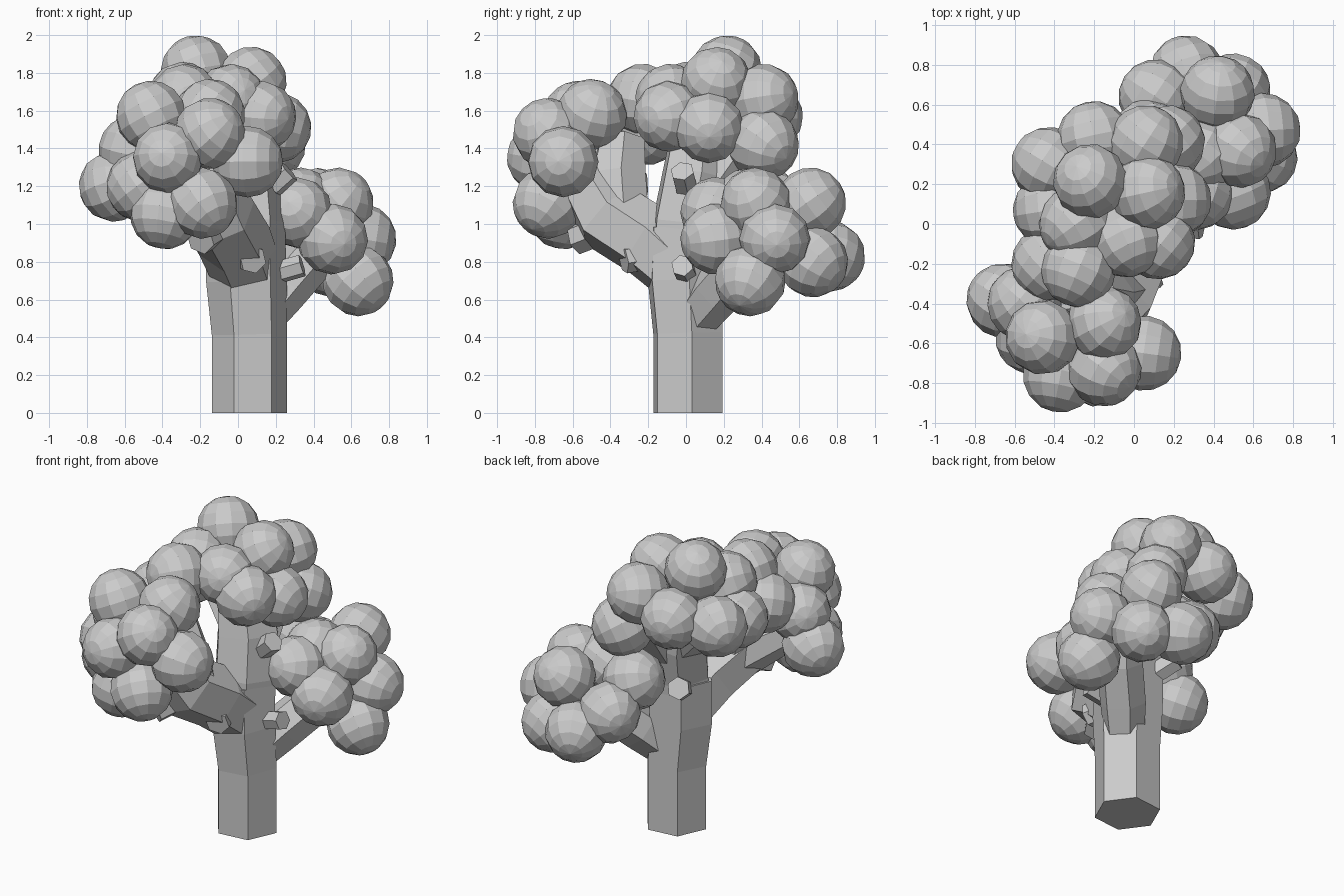
import bpy, bmesh, math
from mathutils import Vector, Matrix

if "Cube" in bpy.data.objects:
    bpy.data.objects.remove(bpy.data.objects["Cube"])


def limb(name, path):
    """Six-sided tube through (x, y, z, radius) points."""
    bm = bmesh.new()
    pts = [Vector(p[:3]) for p in path]
    rings = []
    for i, p in enumerate(pts):
        tan = (pts[min(i + 1, len(pts) - 1)] - pts[max(i - 1, 0)]).normalized()
        turn = Vector((0, 0, 1)).rotation_difference(tan)
        if i == 0 and p.z < 0.01:
            turn.identity()
        ring = []
        for k in range(6):
            a = math.radians(6 + 60 * k)
            off = Vector((math.cos(a), math.sin(a), 0)) * path[i][3]
            ring.append(bm.verts.new(p + turn @ off))
        rings.append(ring)
    for lo, hi in zip(rings, rings[1:]):
        for k in range(6):
            n = (k + 1) % 6
            bm.faces.new((lo[k], lo[n], hi[n], hi[k]))
    bm.faces.new(rings[0][::-1])
    bm.faces.new(rings[-1])
    return finish(name, bm)


def foliage(name, balls, radius=0.189):
    """Cluster of faceted balls with their poles pointing outward."""
    bm = bmesh.new()
    mid = sum((Vector(b) for b in balls), Vector()) / len(balls)
    for b in balls:
        c = Vector(b)
        turn = (c - mid).to_track_quat('Z', 'Y').to_matrix().to_4x4()
        bmesh.ops.create_uvsphere(bm, u_segments=12, v_segments=8, radius=radius,
                                  matrix=Matrix.Translation(c) @ turn)
    return finish(name, bm)


def finish(name, bm):
    bmesh.ops.recalc_face_normals(bm, faces=bm.faces)
    me = bpy.data.meshes.new(name)
    bm.to_mesh(me)
    bm.free()
    ob = bpy.data.objects.new(name, me)
    bpy.context.collection.objects.link(ob)
    return ob


# Trunk and the main boughs
limb("trunk", [(.06, .01, 0, .2), (.06, .01, .165, .2), (.06, .01, .42, .2),
               (.045, -.005, .7, .215), (.04, 0, .98, .21)])
limb("top_bough", [(.05, 0, .75, .2), (.05, .01, 1.0, .205),
                   (.03, .06, 1.25, .205), (-.04, .1, 1.6, .17)])
limb("front_bough", [(.04, -.03, .76, .19), (-.02, -.2, .91, .2),
                     (-.1, -.41, 1.04, .2), (-.18, -.54, 1.25, .16)])
limb("side_bough", [(.1, .03, .48, .12), (.22, .16, .64, .14),
                    (.36, .3, .8, .14), (.45, .42, .95, .12)])

# Smaller branches reaching into the foliage
limb("front_upper_branch", [(-.07, -.34, .98, .16), (-.15, -.36, 1.25, .16),
                            (-.22, -.34, 1.45, .13)])
limb("front_left_branch", [(-.13, -.38, 1.0, .14), (-.5, -.45, 1.25, .1)])
limb("top_left_branch", [(.02, .06, 1.2, .14), (-.3, .18, 1.5, .11)])
limb("top_back_branch", [(.06, .1, 1.15, .13), (.08, .35, 1.5, .1)])

# Short cut twig stubs
for i, (a, b, r) in enumerate([
        ((.02, -.16, .84), (.08, -.33, .81), .075),
        ((.2, .0, .74), (.34, -.02, .78), .06),
        ((.18, .0, 1.2), (.27, -.02, 1.28), .065),
        ((-.05, .12, .95), (-.12, .25, 1.02), .07),
        ((-.12, -.45, .97), (-.2, -.58, .92), .085)]):
    limb(f"twig_stub_{i + 1}", [(*a, r), (*b, r)])

# Foliage clusters
foliage("front_foliage", [
    (-.46, -.57, 1.57), (-.15, -.5, 1.58), (-.15, -.73, 1.48),
    (-.37, -.76, 1.35), (.05, -.65, 1.33), (-.19, -.73, 1.11),
    (-.385, -.65, 1.055), (-.655, -.385, 1.2), (-.51, -.57, 1.2),
    (-.55, -.4, 1.39)])
foliage("top_foliage", [
    (-.22, .215, 1.81), (.07, .16, 1.75), (.06, .41, 1.66), (.17, .41, 1.42),
    (-.2, .43, 1.57), (.2, .12, 1.51), (.12, -.09, 1.57), (-.04, -.08, 1.66),
    (-.29, .0, 1.67), (-.28, -.23, 1.66), (-.43, -.2, 1.5),
    (-.43, .3, 1.53), (-.42, .07, 1.5)])
foliage("side_foliage", [
    (.5, .16, .92), (.315, .16, 1.06), (.635, .34, .7), (.65, .47, .92),
    (.53, .37, 1.11), (.42, .66, 1.11), (.5, .67, .8), (.265, .76, .83),
    (.11, .64, .95), (.07, .44, 1.1), (.33, .34, 1.11)])
